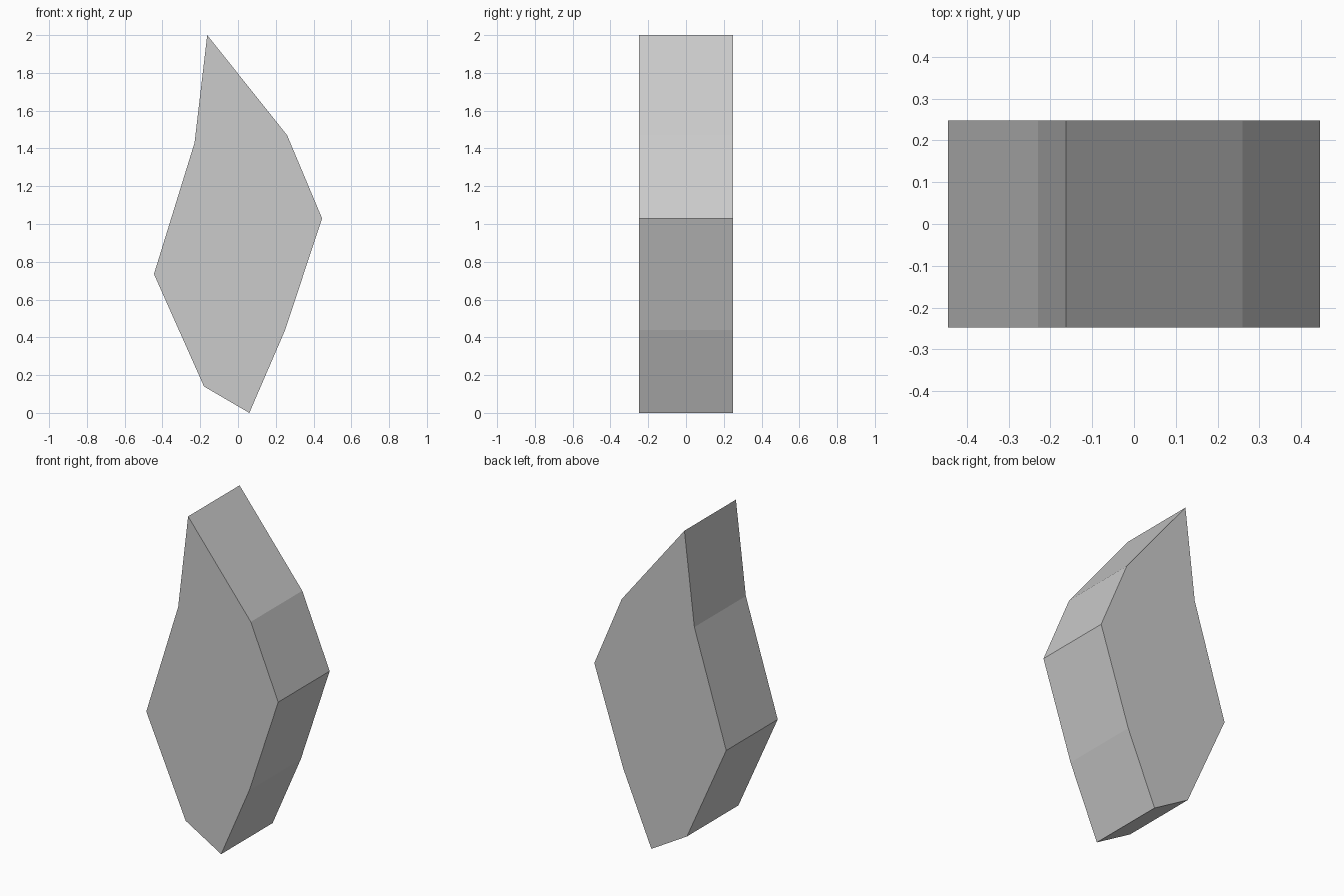
import bpy
import bmesh

default_cube = bpy.data.objects.get("Cube")
if default_cube:
    bpy.data.objects.remove(default_cube, do_unlink=True)

HALF_DEPTH = 0.248

# Outline of the shard in x and z, counter-clockwise seen from the front
OUTLINE = [(0.06, 0), (0.25, 0.44), (0.445, 1.03), (0.26, 1.47),
           (-0.163, 2), (-0.23, 1.43), (-0.445, 0.735), (-0.18, 0.14)]

# Plain grey material
grey = bpy.data.materials.new("stone grey")
grey.use_nodes = True
colour = (0.6, 0.6, 0.6, 1)
grey.diffuse_color = colour
grey.node_tree.nodes["Principled BSDF"].inputs["Base Color"].default_value = colour

# Front face, extruded straight back into a closed prism
bm = bmesh.new()
front = bm.faces.new([bm.verts.new((x, -HALF_DEPTH, z)) for x, z in OUTLINE])
extruded = bmesh.ops.extrude_face_region(bm, geom=[front], use_keep_orig=True)
back_verts = [v for v in extruded["geom"] if isinstance(v, bmesh.types.BMVert)]
bmesh.ops.translate(bm, verts=back_verts, vec=(0, 2 * HALF_DEPTH, 0))
bmesh.ops.recalc_face_normals(bm, faces=bm.faces)

mesh = bpy.data.meshes.new("stone_shard")
bm.to_mesh(mesh)
bm.free()
mesh.materials.append(grey)
shard = bpy.data.objects.new("stone_shard", mesh)
bpy.context.collection.objects.link(shard)
